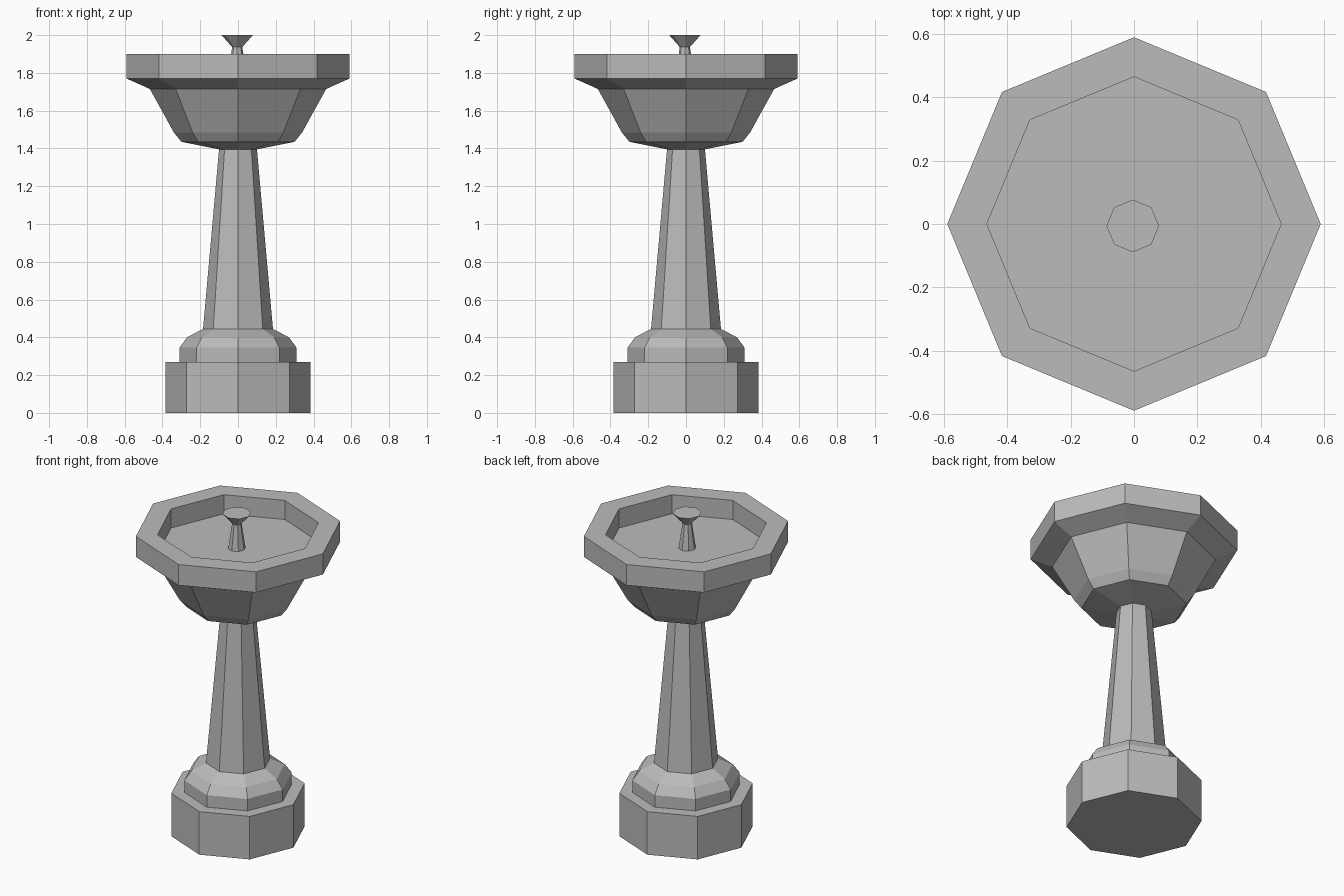
import bpy, bmesh, math

cube = bpy.data.objects.get("Cube")
if cube:
    bpy.data.objects.remove(cube, do_unlink=True)

SIDES = 8

stone = bpy.data.materials.new("grey_stone")
stone.use_nodes = True
GREY = (0.5, 0.5, 0.5, 1)
stone.diffuse_color = GREY
stone.node_tree.nodes["Principled BSDF"].inputs["Base Color"].default_value = GREY


def turned(name, profile, center=(0, 0)):
    """Octagonal turned solid from (radius, height) points, capped at both ends."""
    bm = bmesh.new()
    rings = []
    for r, z in profile:
        rings.append([bm.verts.new((r * math.cos(math.tau * i / SIDES),
                                    r * math.sin(math.tau * i / SIDES), z))
                      for i in range(SIDES)])
    for low, high in zip(rings, rings[1:]):
        for i in range(SIDES):
            j = (i + 1) % SIDES
            bm.faces.new((low[i], low[j], high[j], high[i]))
    bm.faces.new(rings[0][::-1])
    bm.faces.new(rings[-1])
    bmesh.ops.recalc_face_normals(bm, faces=bm.faces)
    mesh = bpy.data.meshes.new(name)
    bm.to_mesh(mesh)
    bm.free()
    mesh.materials.append(stone)
    obj = bpy.data.objects.new(name, mesh)
    obj.location = (*center, 0)
    bpy.context.collection.objects.link(obj)
    return obj


# Pedestal: plinth, stepped collar and tapering column
turned("plinth", [(0.385, 0), (0.385, 0.27)])
turned("collar", [(0.31, 0.27), (0.31, 0.345), (0.27, 0.40), (0.185, 0.445)])
turned("column", [(0.185, 0.445), (0.10, 1.40)])

# Basin: rounded underside, overhanging rim and sunken floor
turned("basin", [(0.10, 1.395), (0.30, 1.435), (0.34, 1.485), (0.37, 1.54),
                 (0.467, 1.715), (0.59, 1.77), (0.59, 1.90),
                 (0.465, 1.90), (0.465, 1.78)])

# Flared spout in the middle of the basin
turned("spout", [(0.05, 1.78), (0.027, 1.937), (0.083, 2.0)], (-0.004, -0.006))
